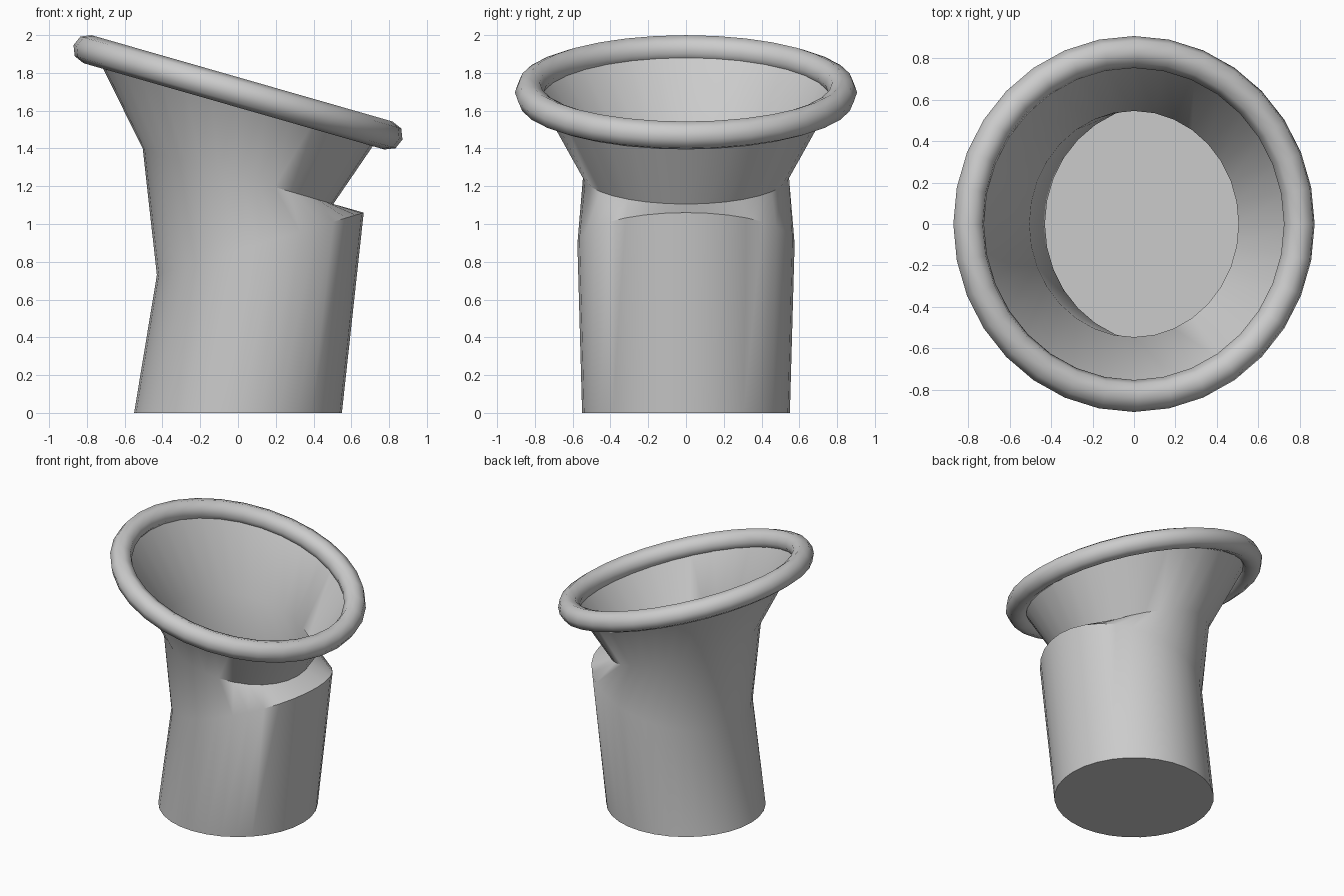
import bpy, bmesh, math
from mathutils import Matrix, Vector

if "Cube" in bpy.data.objects:
    bpy.data.objects.remove(bpy.data.objects["Cube"])

SEG = 32


def ring(bm, cx, cz, tilt, rx, ry):
    """Elliptical loop; a positive tilt raises the +x side."""
    t = math.radians(tilt)
    verts = []
    for i in range(SEG):
        a = 2 * math.pi * i / SEG
        u = rx * math.cos(a)
        verts.append(bm.verts.new((cx + u * math.cos(t), ry * math.sin(a), cz + u * math.sin(t))))
    return verts


def finish(bm, name, angle):
    me = bpy.data.meshes.new(name)
    bm.to_mesh(me)
    bm.free()
    ob = bpy.data.objects.new(name, me)
    bpy.context.collection.objects.link(ob)
    bpy.ops.object.select_all(action='DESELECT')
    ob.select_set(True)
    bpy.context.view_layer.objects.active = ob
    bpy.ops.object.shade_smooth_by_angle(angle=math.radians(angle))
    return ob


def loft(bm, rings, closed=False):
    pairs = list(zip(rings, rings[1:]))
    if closed:
        pairs.append((rings[-1], rings[0]))
    for a, b in pairs:
        for i in range(SEG):
            j = (i + 1) % SEG
            bm.faces.new((a[i], a[j], b[j], b[i]))


# Bent pipe: flat floor, bulging elbow, pinched neck, flared mouth
bm = bmesh.new()
rings = [
    ring(bm, 0.0, 0.0, 0, 0.55, 0.55),
    ring(bm, 0.118, 0.895, 16.8, 0.572, 0.575),
    ring(bm, 0.0, 1.252, -16.2, 0.525, 0.545),
    ring(bm, 0.0, 1.697, -16, 0.79, 0.79),
]
loft(bm, rings)
bm.faces.new(list(reversed(rings[0])))
finish(bm, "pipe_body", 50)

# Rolled lip around the tilted mouth
bm = bmesh.new()
R, r, sides = 0.829, 0.077, 8
loops = []
for k in range(sides):
    a = 2 * math.pi * k / sides
    loops.append(ring(bm, 0, r * math.sin(a), 0, R + r * math.cos(a), R + r * math.cos(a)))
loft(bm, loops, closed=True)
place = Matrix.Translation(Vector((0, 0, 1.697))) @ Matrix.Rotation(math.radians(16), 4, 'Y')
bm.transform(place)
finish(bm, "mouth_lip", 60)
